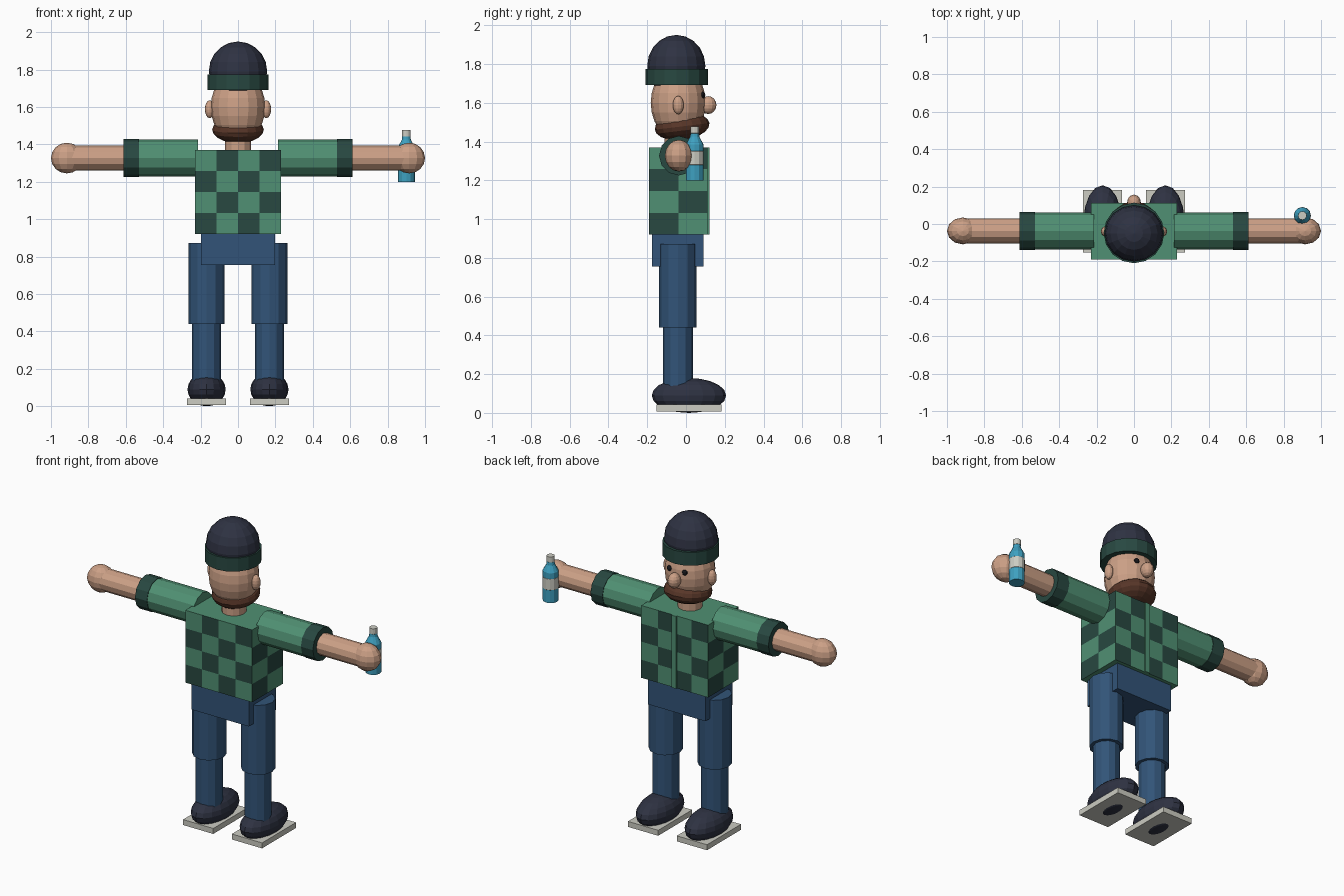
import bpy, bmesh, math
from mathutils import Matrix, Vector

if "Cube" in bpy.data.objects:
    bpy.data.objects.remove(bpy.data.objects["Cube"])


def mat(name, r, g, b):
    m = bpy.data.materials.new(name)
    lin = [((c / 255 + 0.055) / 1.055) ** 2.4 for c in (r, g, b)]
    m.diffuse_color = (*lin, 1)
    m.use_nodes = True
    m.node_tree.nodes["Principled BSDF"].inputs["Base Color"].default_value = m.diffuse_color
    return m


SKIN = mat("skin", 204, 160, 134)
GREEN = mat("shirt green", 80, 144, 115)
DARK = mat("dark green", 40, 72, 65)
DENIM = mat("denim blue", 50, 84, 120)
NAVY = mat("dark navy", 46, 50, 66)
BROWN = mat("beard brown", 88, 54, 40)
PALE = mat("off white", 204, 204, 194)
CYAN = mat("bottle blue", 62, 160, 192)
BLACK = mat("eye black", 22, 22, 26)


def finish(name, bm, *mats):
    me = bpy.data.meshes.new(name)
    bmesh.ops.recalc_face_normals(bm, faces=bm.faces)
    bm.to_mesh(me)
    bm.free()
    for m in mats:
        me.materials.append(m)
    ob = bpy.data.objects.new(name, me)
    bpy.context.collection.objects.link(ob)
    return ob


def box(name, lo, hi, m):
    lo, hi = Vector(lo), Vector(hi)
    bm = bmesh.new()
    bmesh.ops.create_cube(bm, size=1, matrix=Matrix.Translation((lo + hi) / 2)
                          @ Matrix.Diagonal((*(hi - lo), 1)))
    return finish(name, bm, m)


def ball(name, c, r, m, seg=16, rings=10, tilt=0):
    bm = bmesh.new()
    bmesh.ops.create_uvsphere(bm, u_segments=seg, v_segments=rings, radius=1,
                              matrix=Matrix.Translation(c) @ Matrix.Rotation(tilt, 4, 'X')
                              @ Matrix.Diagonal((*r, 1)))
    return finish(name, bm, m)


def tube(name, a, b, r, m, seg=12):
    a, b = Vector(a), Vector(b)
    bm = bmesh.new()
    bmesh.ops.create_cone(bm, cap_ends=True, segments=seg, radius1=r, radius2=r,
                          depth=(b - a).length, matrix=Matrix.Translation((a + b) / 2)
                          @ (b - a).to_track_quat('Z', 'Y').to_matrix().to_4x4())
    return finish(name, bm, m)


def lathe(name, c, profile, mats, rule, seg=12):
    bm = bmesh.new()
    rings = [[bm.verts.new((c[0] + r * math.cos(t), c[1] + r * math.sin(t), z))
              for t in (2 * math.pi * i / seg for i in range(seg))] for r, z in profile]
    for k in range(len(rings) - 1):
        for i in range(seg):
            j = (i + 1) % seg
            f = bm.faces.new((rings[k][i], rings[k][j], rings[k + 1][j], rings[k + 1][i]))
            f.material_index = rule(k)
    bm.faces.new(rings[0][::-1]).material_index = rule(0)
    bm.faces.new(rings[-1]).material_index = rule(len(rings) - 2)
    return finish(name, bm, *mats)


# Torso: checks alternate around the four walls, plain top and bottom
X, Y0, Y1, Z0, Z1 = 0.23, -0.19, 0.112, 0.92, 1.37
corners = [(-X, Y0, 4), (X, Y0, 2), (X, Y1, 4), (-X, Y1, 2)]
loop = []
for k, (x, y, n) in enumerate(corners):
    nx, ny, _ = corners[(k + 1) % 4]
    loop += [(x + (nx - x) * i / n, y + (ny - y) * i / n) for i in range(n)]
bm = bmesh.new()
rows = [[bm.verts.new((x, y, Z1 + (Z0 - Z1) * r / 4)) for x, y in loop] for r in range(5)]
for r in range(4):
    for i in range(12):
        j = (i + 1) % 12
        f = bm.faces.new((rows[r][i], rows[r][j], rows[r + 1][j], rows[r + 1][i]))
        f.material_index = (r + i) % 2
bm.faces.new(rows[0])
bm.faces.new(rows[4])
finish("checked_torso", bm, GREEN, DARK)
box("button_strip", (-0.016, 0.10, 0.92), (0.016, 0.12, 1.37), GREEN)

# Hips and neck
box("hips", (-0.197, -0.175, 0.755), (0.197, 0.09, 0.925), DENIM)
tube("neck", (0, -0.04, 1.34), (0, -0.04, 1.48), 0.07, SKIN)

# Arms and legs
AY, AZ, LY = -0.037, 1.327, -0.042
for s, side in ((-1, "left"), (1, "right")):
    tube(side + "_sleeve", (s * 0.215, AY, AZ), (s * 0.58, AY, AZ), 0.099, GREEN)
    tube(side + "_cuff", (s * 0.53, AY, AZ), (s * 0.612, AY, AZ), 0.102, DARK)
    tube(side + "_forearm", (s * 0.55, AY, AZ), (s * 0.90, AY, AZ), 0.066, SKIN)
    ball(side + "_hand", (s * 0.915, AY, AZ), (0.085, 0.072, 0.082), SKIN, 12, 8)
    tube(side + "_thigh", (s * 0.168, LY, 0.44), (s * 0.168, LY, 0.872), 0.097, DENIM)
    tube(side + "_shin", (s * 0.168, LY, 0.12), (s * 0.168, LY, 0.46), 0.077, DENIM)
    ball(side + "_shoe", (s * 0.168, 0.015, 0.09), (0.102, 0.192, 0.09), NAVY, 16, 10)
    box(side + "_sole", (s * 0.168 - 0.104, -0.152, 0.008),
        (s * 0.168 + 0.104, 0.182, 0.042), PALE)
    ball(side + "_ear", (s * 0.152, -0.04, 1.588), (0.025, 0.028, 0.048), SKIN, 12, 8)
    ball(side + "_eye", (s * 0.052, 0.086, 1.64), (0.017, 0.014, 0.017), BLACK, 10, 6)

# Head
ball("head", (0, -0.04, 1.6), (0.146, 0.142, 0.19), SKIN, 16, 12)
ball("nose", (0, 0.115, 1.588), (0.037, 0.042, 0.046), SKIN, 12, 8)
ball("beard", (0, -0.02, 1.478), (0.138, 0.142, 0.07), BROWN, 16, 10, 0.12)

# Knitted cap
tube("cap_band", (0, -0.048, 1.692), (0, -0.048, 1.775), 0.162, DARK, 16)
ball("cap_dome", (0, -0.05, 1.79), (0.156, 0.15, 0.16), NAVY, 16, 10)

# Bottle with pale label and lid
lathe("bottle", (0.9, 0.045),
      [(0.045, 1.2), (0.045, 1.28), (0.046, 1.281), (0.046, 1.349), (0.045, 1.35),
       (0.045, 1.385), (0.024, 1.425), (0.022, 1.442), (0.023, 1.443), (0.023, 1.477)],
      (CYAN, PALE), lambda k: int(k in (1, 2, 3, 7, 8)))
